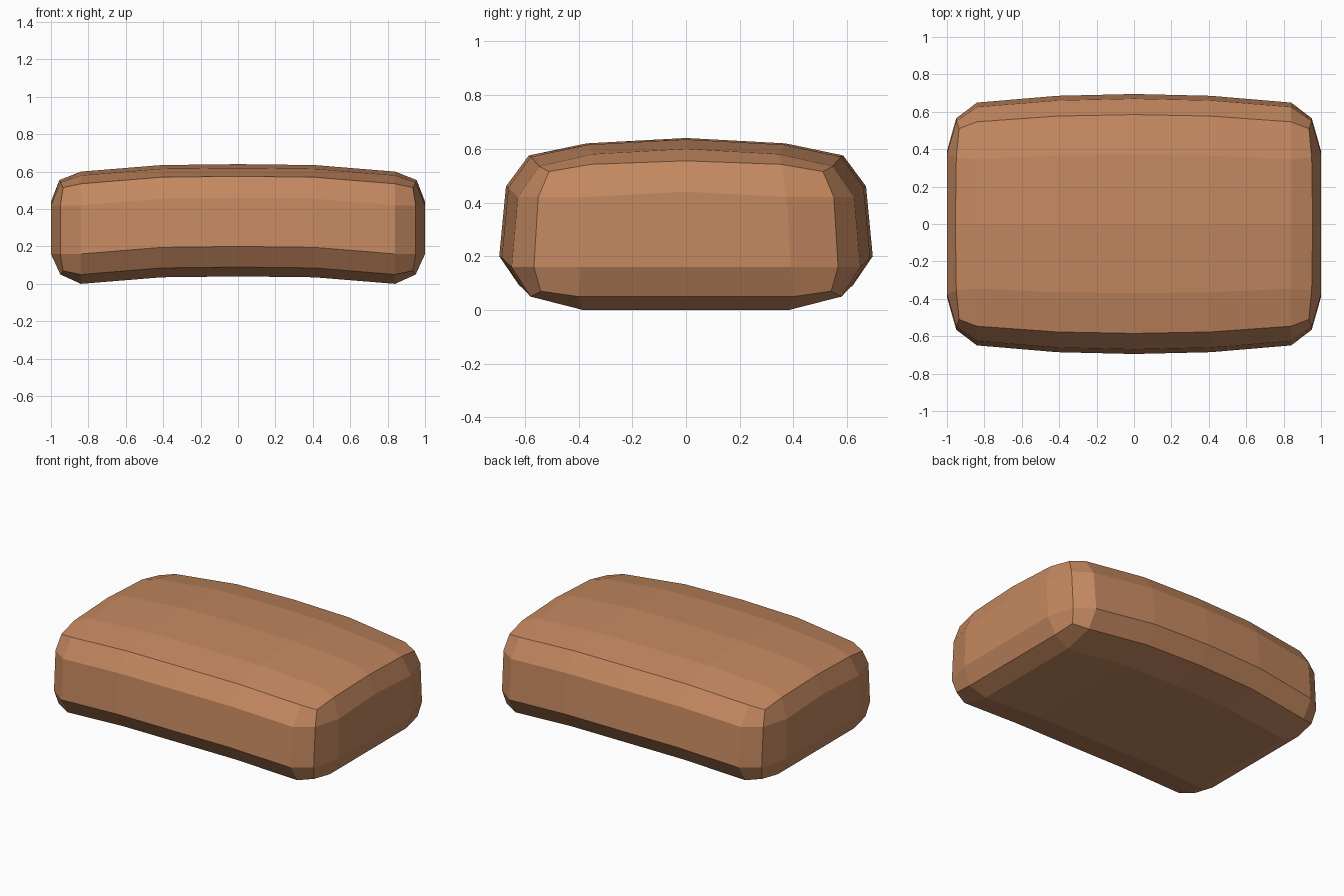
import bpy, bmesh

if "Cube" in bpy.data.objects:
    bpy.data.objects.remove(bpy.data.objects["Cube"])

# Half-profile (y, z) of the loaf at mid length, by layer k and column |v|
SECTION = {
    (0, 0): (0, .04), (0, 1): (.41, .04), (0, 2): (.62, .09),
    (1, 2): (.695, .20), (2, 2): (.67, .46),
    (3, 2): (.585, .575), (3, 1): (.37, .62), (3, 0): (0, .64),
}
# Cross stations: x, inset of the sides, drop of the arch
STATIONS = [(0, 0, 0), (.41, .009, .005), (.84, .043, .04)]
# End cap (x, y, z), by layer k and column |v|
CAP = {
    (0, 0): (.95, 0, .05), (0, 1): (.95, .40, .05), (0, 2): (.935, .54, .07),
    (1, 0): (1, 0, .16), (1, 1): (1, .39, .16), (1, 2): (.95, .566, .16),
    (2, 0): (1, 0, .44), (2, 1): (1, .375, .42), (2, 2): (.95, .55, .42),
    (3, 0): (.955, 0, .555), (3, 1): (.95, .355, .542), (3, 2): (.935, .51, .515),
}
NX, NY, NZ = 6, 4, 3


def place(i, j, k):
    """Position of box-grid point (i, j, k), mirrored in x and y."""
    u, v = i - 3, j - 2
    if abs(u) == 3:
        x, y, z = CAP[k, abs(v)]
    else:
        x, inset, drop = STATIONS[abs(u)]
        y, z = SECTION[k, abs(v)]
        y -= inset * y / .65
        z -= drop
    return (x if u > 0 else -x, y if v > 0 else -y, z)


bm = bmesh.new()
verts = {}


def vert(p):
    if p not in verts:
        verts[p] = bm.verts.new(place(*p))
    return verts[p]


def side(na, nb, to_grid):
    for a in range(na):
        for b in range(nb):
            corners = ((a, b), (a + 1, b), (a + 1, b + 1), (a, b + 1))
            bm.faces.new([vert(to_grid(*c)) for c in corners])


# Six sides of the rounded block
for e in (0, 1):
    side(NX, NY, lambda a, b: (a, b, e * NZ))
    side(NX, NZ, lambda a, b: (a, e * NY, b))
    side(NY, NZ, lambda a, b: (e * NX, a, b))
bmesh.ops.recalc_face_normals(bm, faces=bm.faces)

mesh = bpy.data.meshes.new("loaf")
bm.to_mesh(mesh)
bm.free()

crust = bpy.data.materials.new("brown crust")
crust.diffuse_color = (.552, .246, .117, 1)
crust.use_nodes = True
crust.node_tree.nodes["Principled BSDF"].inputs["Base Color"].default_value = crust.diffuse_color
mesh.materials.append(crust)
loaf = bpy.data.objects.new("loaf", mesh)
bpy.context.collection.objects.link(loaf)
